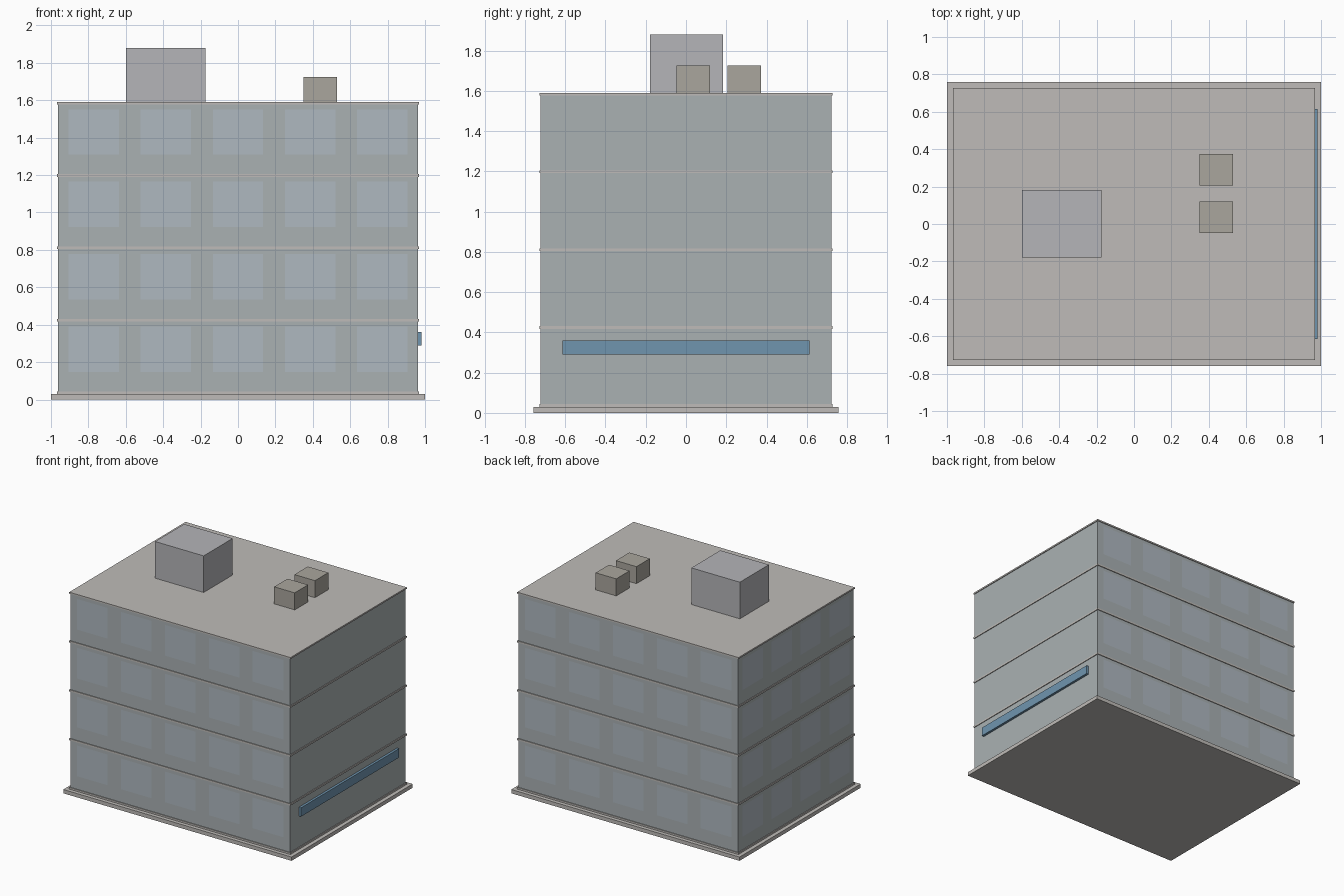
import bpy, bmesh
from mathutils import Vector

if "Cube" in bpy.data.objects:
    bpy.data.objects.remove(bpy.data.objects["Cube"])

HX, HY = 0.963, 0.722          # wall half sizes
Z0, FLOORS, STOREY = 0.03, 4, 0.387
ROOF = 1.59


def material(name, rgb):
    m = bpy.data.materials.new(name)
    m.diffuse_color = (*rgb, 1)
    m.use_nodes = True
    m.node_tree.nodes["Principled BSDF"].inputs["Base Color"].default_value = m.diffuse_color
    return m


wall = material("wall", (0.40, 0.44, 0.45))
glass = material("glass", (0.43, 0.48, 0.53))
stone = material("stone", (0.52, 0.50, 0.48))
metal = material("metal", (0.46, 0.46, 0.48))
vent = material("vent", (0.40, 0.38, 0.34))
blue = material("blue", (0.16, 0.30, 0.43))


def finish(name, bm, mat):
    me = bpy.data.meshes.new(name)
    bm.to_mesh(me)
    bm.free()
    me.materials.append(mat)
    ob = bpy.data.objects.new(name, me)
    bpy.context.collection.objects.link(ob)
    return ob


def box(name, x, y, z, mat):
    bm = bmesh.new()
    bmesh.ops.create_cube(bm, size=1)
    for v in bm.verts:
        v.co = Vector(a + (b - a) * (c + 0.5) for (a, b), c in zip((x, y, z), v.co))
    return finish(name, bm, mat)


def windows(name, normal, dist, half, cols):
    """Grid of flush window panes on one facade."""
    bm = bmesh.new()
    n = Vector(normal)
    u = Vector((0, 0, 1)).cross(n)
    pitch = 2 * half / cols
    w = pitch * 0.35
    for row in range(FLOORS):
        z = Z0 + STOREY * row + 0.118
        for c in range(cols):
            m = -half + pitch * (c + 0.5)
            pts = [(m - w, z), (m + w, z), (m + w, z + 0.243), (m - w, z + 0.243)]
            bm.faces.new([bm.verts.new(n * (dist + 0.0015) + u * a + Vector((0, 0, b)))
                          for a, b in pts])
    return finish(name, bm, glass)


# ground plinth and main block
box("plinth", (-1, 1), (-0.758, 0.758), (0, Z0), stone)
box("building_body", (-HX, HX), (-HY, HY), (Z0, ROOF - 0.005), wall)

# floor slab bands, the top one closing the roof
for i in range(FLOORS + 1):
    z = Z0 + STOREY * i
    top = ROOF if i == FLOORS else z + 0.014
    box(f"floor_band_{i}", (-HX - 0.006, HX + 0.006), (-HY - 0.006, HY + 0.006), (z, top), stone)

# windows on three sides, the right side is one plain glazed wall
windows("front_windows", (0, -1, 0), HY, HX, 5)
windows("back_windows", (0, 1, 0), HY, HX, 5)
windows("left_windows", (-1, 0, 0), HX, HY, 4)

# sign board on the right wall
box("sign_board", (HX, 0.982), (-0.614, 0.614), (0.29, 0.36), blue)

# roof equipment
box("stair_housing", (-0.6, -0.175), (-0.18, 0.183), (ROOF, 1.88), metal)
for i, y in enumerate((-0.047, 0.206)):
    box(f"roof_vent_{i}", (0.35, 0.53), (y, y + 0.167), (ROOF, 1.725), vent)
